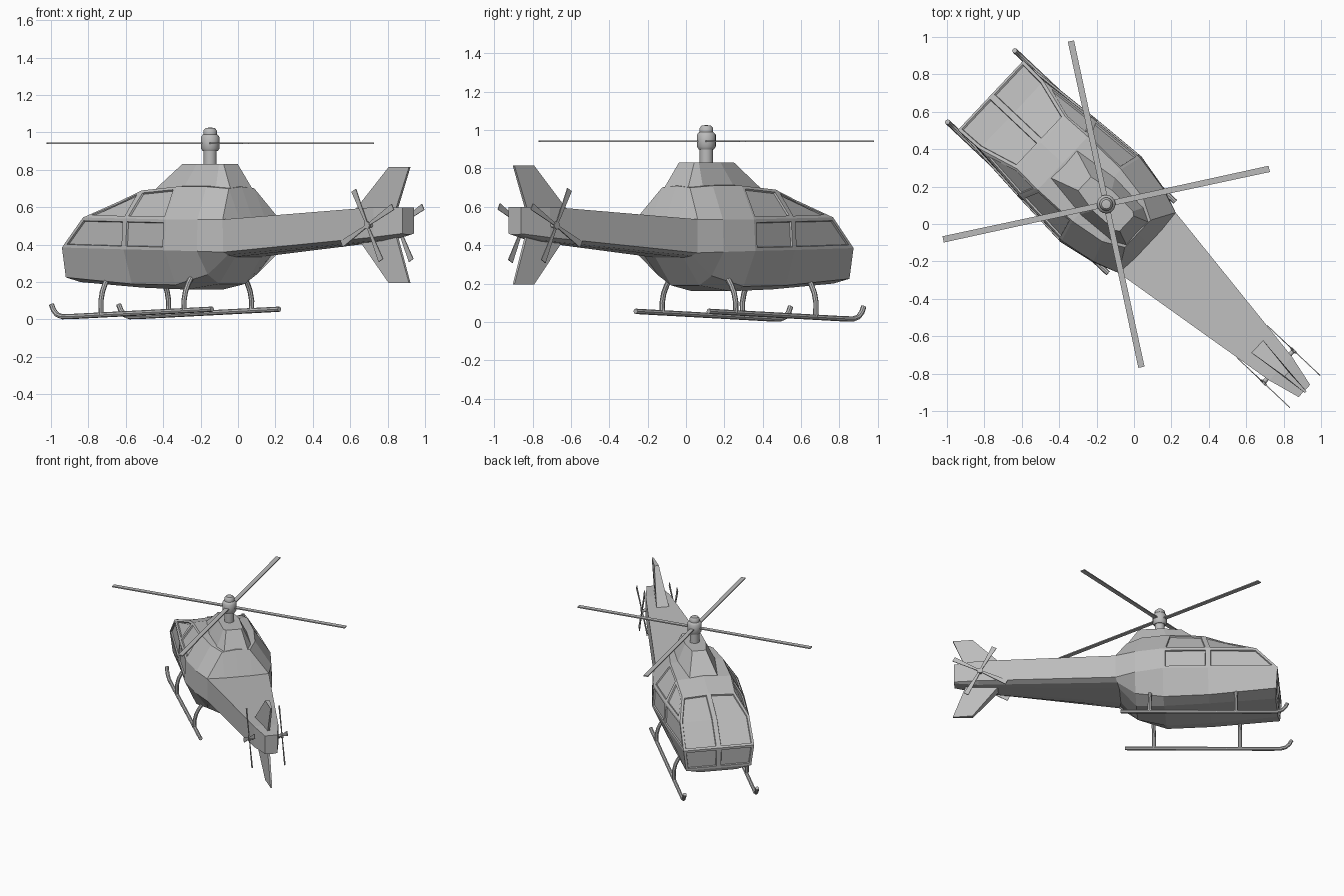
import bpy, bmesh, math
from mathutils import Matrix, Vector

cube = bpy.data.objects.get("Cube")
if cube:
    bpy.data.objects.remove(cube, do_unlink=True)

grey = bpy.data.materials.new("light grey")
grey.use_nodes = True
grey.diffuse_color = (0.5, 0.5, 0.5, 1)
grey.node_tree.nodes["Principled BSDF"].inputs["Base Color"].default_value = (0.5, 0.5, 0.5, 1)

# Parts are modelled nose along +x, then turned into place together
PLACE = Matrix.Translation((-0.017, -0.018, 0)) @ Matrix.Rotation(math.radians(136.7), 4, 'Z')


def finish(name, data, mirror=False, smooth=False):
    ob = bpy.data.objects.new(name, data)
    bpy.context.collection.objects.link(ob)
    data.materials.append(grey)
    ob.matrix_world = PLACE
    if mirror:
        m = ob.modifiers.new("Mirror", 'MIRROR')
        m.use_axis = (False, True, False)
        m.merge_threshold = 0.0005
    if smooth:
        bpy.ops.object.select_all(action='DESELECT')
        ob.select_set(True)
        bpy.context.view_layer.objects.active = ob
        bpy.ops.object.shade_smooth_by_angle(angle=math.radians(40))
    return ob


def from_bmesh(name, bm, **kw):
    me = bpy.data.meshes.new(name)
    bm.to_mesh(me)
    bm.free()
    return finish(name, me, **kw)


def loft(stations):
    """Skin a grid of points; faces are keyed by (station, row)."""
    bm = bmesh.new()
    seen, faces = {}, {}

    def vert(p):
        key = tuple(round(c, 4) for c in p)
        if key not in seen:
            seen[key] = bm.verts.new(p)
        return seen[key]

    for i in range(len(stations) - 1):
        a, b = stations[i], stations[i + 1]
        for j in range(len(a) - 1):
            loop = list(dict.fromkeys(vert(p) for p in (a[j], b[j], b[j + 1], a[j + 1])))
            if len(loop) > 2 and not bm.faces.get(loop):
                faces[i, j] = bm.faces.new(loop)
    bmesh.ops.recalc_face_normals(bm, faces=bm.faces[:])
    bm.normal_update()
    mid = Vector((0.3, 0, 0.42))
    if sum(f.normal.dot(f.calc_center_median() - mid) * f.calc_area() for f in bm.faces) < 0:
        bmesh.ops.reverse_faces(bm, faces=bm.faces[:])
    return bm, faces


# Fuselage and tail boom, left half: bottom, chine, belt, shoulder, eave
ribs = [
    [(1.01, .13, .20), (1.02, .235, .225), (1.03, .255, .385), (.88, .25, .545), (.66, .19, .635)],
    [(.54, .14, .17), (.54, .23, .19), (.54, .295, .375), (.54, .285, .54), (.50, .195, .69)],
    [(.22, .14, .16), (.22, .23, .185), (.22, .315, .37), (.22, .305, .535), (.25, .19, .71)],
    [(.02, .10, .19), (.02, .19, .24), (.02, .275, .365), (.02, .27, .535), (.06, .16, .71)],
    [(-.10, .10, .335), (-.11, .17, .345), (-.12, .22, .36), (-.12, .222, .535), (-.05, .10, .70)],
    [(-.10, .10, .335), (-.11, .17, .345), (-.12, .22, .36), (-.12, .222, .535), (-.13, .10, .535)],
    [(-1.1, .03, .42), (-1.1, .06, .422), (-1.1, .088, .44), (-1.1, .088, .60), (-1.1, .04, .60)],
    [(-1.275, .01, .455), (-1.275, .03, .456), (-1.275, .045, .46), (-1.275, .045, .60), (-1.275, .02, .60)],
]


def flat(rib, lift=0):
    return [(x, 0, z + (lift if k == len(rib) - 1 else 0)) for k, (x, y, z) in enumerate(rib)]


stations = [flat(ribs[0], .01)] + ribs + [flat(ribs[-1])]
closed = []
for n, rib in enumerate(stations):
    rise = .01 if 0 < n < 6 else 0
    x, y, z = rib[-1]
    closed.append([(rib[0][0], 0, rib[0][2])] + list(rib) + [(x, 0, z + rise)])
hull, faces = loft(closed)

# Recessed panes: nose, windscreen, lower side, upper side
panes = [[(0, 2)], [(0, 3), (0, 4)], [(1, 3)], [(2, 3)], [(1, 4)], [(2, 4)]]
for pane in panes:
    bmesh.ops.inset_region(hull, faces=[faces[k] for k in pane], thickness=.017,
                           use_boundary=True, use_even_offset=True)
    bmesh.ops.inset_region(hull, faces=[faces[k] for k in pane], thickness=.003,
                           depth=-.01, use_boundary=True, use_even_offset=True)
from_bmesh("fuselage", hull, mirror=True)

# Engine cowl on the roof
cowl = [
    [(.52, .11, .67), (.34, .05, .83)],
    [(.25, .145, .69), (.21, .075, .83)],
    [(.02, .13, .69), (.05, .07, .83)],
    [(-.06, .09, .68), (.03, .055, .83)],
]
cowl = [flat(cowl[0])] + cowl + [flat(cowl[-1])]
bm, _ = loft([list(r) + [(r[-1][0], 0, .83)] for r in cowl])
from_bmesh("engine_cowl", bm, mirror=True)


def lathe(name, profile, centre, axis='Z', mirror=False):
    """Turned part from (radius, height) pairs."""
    bm = bmesh.new()
    vs = [bm.verts.new((r, 0, h)) for r, h in profile]
    es = [bm.edges.new(p) for p in zip(vs, vs[1:])]
    bmesh.ops.spin(bm, geom=vs + es, axis=(0, 0, 1), cent=(0, 0, 0),
                   angle=math.tau, steps=16, use_duplicate=False)
    bmesh.ops.remove_doubles(bm, verts=bm.verts[:], dist=.0005)
    bmesh.ops.recalc_face_normals(bm, faces=bm.faces[:])
    if axis == 'Y':
        bm.transform(Matrix.Rotation(math.radians(-90), 4, 'X'))
    bm.transform(Matrix.Translation(centre))
    return from_bmesh(name, bm, mirror=mirror, smooth=True)


HUB = (.181, 0, 0)
lathe("rotor_mast", [(0, .80), (.035, .80), (.035, .915), (0, .915)], HUB)
lathe("rotor_hub", [(0, .90), (.04, .90), (.05, .915), (.05, .975), (.04, .988),
                    (.036, .99), (.036, 1.01), (.025, 1.023), (0, 1.027)], HUB)
lathe("tail_rotor_axle", [(0, .05), (.012, .05), (.012, .11), (.02, .112), (.02, .124), (0, .124)],
      (-1.085, 0, .503), 'Y', True)


def blades(name, length, root, tip, thick, turn, place, mirror=False):
    """Four flat tapered blades around a hub."""
    bm = bmesh.new()
    for k in range(4):
        made = bmesh.ops.create_cube(bm, size=1)["verts"]
        for v in made:
            outer = v.co.x > 0
            v.co = (length if outer else .01, v.co.y * (tip if outer else root), v.co.z * thick)
        bmesh.ops.transform(bm, verts=made,
                            matrix=place @ Matrix.Rotation(math.radians(turn + 90 * k), 4, 'Z'))
    bmesh.ops.recalc_face_normals(bm, faces=bm.faces[:])
    from_bmesh(name, bm, mirror=mirror)


blades("main_rotor_blades", .892, .03, .034, .008, 55.5, Matrix.Translation((.181, 0, .942)))
upright = Matrix.Translation((-1.085, .118, .503)) @ Matrix.Rotation(math.radians(90), 4, 'X')
blades("tail_rotor_blades", .212, .014, .036, .005, 62, upright, True)

# Wedge-shaped fins above and below the tail
for name, base, tip in (("upper_fin", .59, .815), ("lower_fin", .45, .195)):
    ring = [[(-.93, .045, base), (-1.145, .016, tip)],
            [(-1.19, .008, base), (-1.285, .006, tip)]]
    ring = [flat(ring[0])] + ring + [flat(ring[1])]
    bm, _ = loft([[(r[0][0], 0, base)] + list(r) + [(r[1][0], 0, tip)] for r in ring])
    bmesh.ops.recalc_face_normals(bm, faces=bm.faces[:])
    from_bmesh(name, bm, mirror=True)


def tube(name, points, radius):
    """Round bar along a path, baked to a mesh."""
    cu = bpy.data.curves.new(name, 'CURVE')
    cu.dimensions = '3D'
    cu.bevel_depth = radius
    cu.bevel_resolution = 2
    cu.use_fill_caps = True
    sp = cu.splines.new('POLY')
    sp.points.add(len(points) - 1)
    for p, co in zip(sp.points, points):
        p.co = (*co, 1)
    temp = bpy.data.objects.new(name + "_path", cu)
    bpy.context.collection.objects.link(temp)
    bpy.context.view_layer.update()
    me = bpy.data.meshes.new_from_object(temp.evaluated_get(bpy.context.evaluated_depsgraph_get()))
    bpy.data.objects.remove(temp, do_unlink=True)
    me.materials.clear()
    finish(name, me, mirror=True, smooth=True)


# Landing skids and their struts
tube("skids", [(x, .262, z) for x, z in ((1.10, .08), (1.085, .05), (1.06, .026), (1.02, .015),
                                         (.95, .016), (-.08, .055))], .014)
for name, x, foot in (("front_strut", .735, .025), ("rear_strut", .125, .047)):
    tube(name, [(x, .262, foot), (x, .264, .10), (x, .252, .15), (x, .232, .19), (x, .20, .235)], .014)
